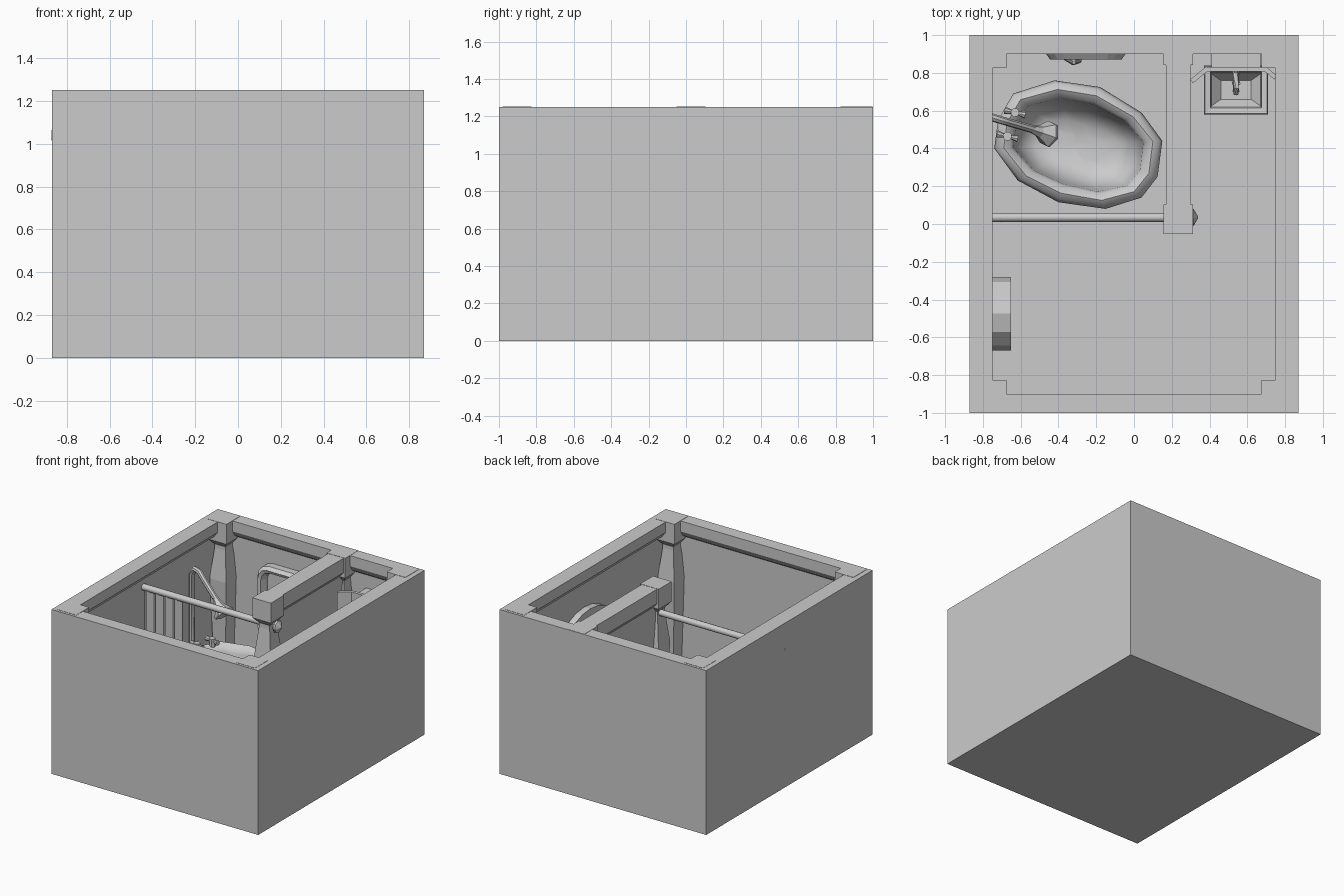
import bpy, bmesh
from math import radians, sin, cos, pi
from mathutils import Vector

if "Cube" in bpy.data.objects:
    bpy.data.objects.remove(bpy.data.objects["Cube"])


def mesh_object(name, bm, smooth=None):
    bmesh.ops.recalc_face_normals(bm, faces=bm.faces[:])
    me = bpy.data.meshes.new(name)
    bm.to_mesh(me)
    bm.free()
    ob = bpy.data.objects.new(name, me)
    bpy.context.collection.objects.link(ob)
    if smooth:
        bpy.ops.object.select_all(action='DESELECT')
        ob.select_set(True)
        bpy.context.view_layer.objects.active = ob
        bpy.ops.object.shade_smooth_by_angle(angle=radians(smooth))
    return ob


def loft(name, rings, smooth=None, closed=False):
    """Skin matching rings of points; cap the ends unless the loop closes."""
    bm = bmesh.new()
    vs = [[bm.verts.new(p) for p in r] for r in rings]
    n = len(rings[0])
    for i in range(len(vs) if closed else len(vs) - 1):
        a, b = vs[i], vs[(i + 1) % len(vs)]
        for j in range(n):
            k = (j + 1) % n
            bm.faces.new((a[j], a[k], b[k], b[j]))
    if not closed:
        bm.faces.new(vs[0])
        bm.faces.new(vs[-1])
    return mesh_object(name, bm, smooth)


def rect(hx, hy, z, cx=0, cy=0):
    return [(cx - hx, cy - hy, z), (cx + hx, cy - hy, z),
            (cx + hx, cy + hy, z), (cx - hx, cy + hy, z)]


def tube(name, path, radii, sides=8, smooth=40):
    """Round section swept along a path with one radius per point."""
    pts = [Vector(p) for p in path]
    rings = []
    for i, p in enumerate(pts):
        d = (pts[min(i + 1, len(pts) - 1)] - pts[max(i - 1, 0)]).normalized()
        u = d.cross(Vector((0.31, 0.9, 0.11))).normalized()
        v = d.cross(u)
        rings.append([p + radii[i] * (u * cos(2 * pi * j / sides) + v * sin(2 * pi * j / sides))
                      for j in range(sides)])
    return loft(name, rings, smooth)


# room shell with floor and overhanging cornice
shell = [(.87, 1, 0), (.87, 1, 1.25), (.75, .9, 1.25), (.75, .9, 1.17),
         (.78, .925, 1.13), (.82, .955, 1.11), (.82, .955, .05)]
loft("room_shell", [rect(*s) for s in shell])

# partition wall with matching cornice
prof = [(.065, 1.25), (.065, 1.14), (.03, 1.10), (.03, .05)]
section = [(.235 + w, z) for w, z in prof] + [(.235 - w, z) for w, z in reversed(prof)]
loft("partition", [[(x, y, z) for x, z in section] for y in (.03, .97)])

# square turned columns in the corners and at the partition ends
column = [(.078, .05), (.078, .15), (.05, .2), (.06, .5), (.07, .8),
          (.045, 1.03), (.045, 1.06), (.078, 1.1), (.078, 1.252)]
spots = [(sx * .753, sy * .903) for sx in (-1, 1) for sy in (-1, 1)]
for i, (cx, cy) in enumerate(spots + [(.235, .026), (.235, .92)]):
    loft("column_%d" % i, [rect(w, w, z, cx, cy) for w, z in column])

# bath: an egg-shaped outline stepped inwards through a rolled rim
egg = [(-.42, .76), (-.18, .725), (.04, .59), (.15, .44), (.125, .25), (.04, .14),
       (-.15, .08), (-.40, .115), (-.615, .23), (-.74, .40), (-.72, .55), (-.64, .69)]
mid = Vector((-.31, .42))
steps = [(.15, .05), (.11, .12), (.07, .35), (.02, .355), (0, .39), (.015, .425), (.05, .445),
         (.085, .425), (.1, .39), (.11, .32), (.15, .21), (.22, .16), (.31, .15)]
rings = []
for off, z in steps:
    ring = []
    for p in egg:
        d = mid - Vector(p)
        q = Vector(p) + d.normalized() * min(off, d.length * .96)
        ring.append((q.x, q.y, z))
    rings.append(ring)
loft("bathtub", rings, 50)


# tap knobs: a round stem with a cross bar
def knob(name, x, y, z, dx, dy):
    tube(name + "_stem", [(x, y, z - .06), (x, y, z + .02)], [.024, .024])
    tube(name + "_bar", [(x - dx, y - dy, z), (x - dx * .4, y - dy * .4, z),
                         (x + dx * .4, y + dy * .4, z), (x + dx, y + dy, z)],
         [.02, .012, .012, .02])


knob("bath_tap_a", -.63, .59, .47, .055, -.012)
knob("bath_tap_b", -.67, .465, .47, .055, -.012)

# shower pipe and faceted head
tube("shower_pipe", [(-.79, .575, .38), (-.79, .575, .94), (-.76, .567, .99),
                     (-.71, .552, .985), (-.67, .54, .95), (-.52, .497, .83)], [.021] * 6)
tube("shower_head", [(-.55, .505, .855), (-.50, .49, .81), (-.455, .478, .77), (-.445, .475, .76)],
     [.018, .035, .072, .07], 6, None)

# curtain rod with pointed end, and gathered curtain
tube("curtain_rod", [(-.871, .035, 1.04), (.31, .035, 1.04)], [.024, .024], 10)
tube("rod_tip", [(.30, .035, 1.04), (.316, .035, 1.04), (.34, .035, 1.04)], [.045, .045, .003], 8, None)
zig = [(-.82 + .04 * i, .035 + .018 * (-1) ** i) for i in range(9)]
outline = zig + [(x, y - .008) for x, y in reversed(zig)]
loft("curtain", [[(x, y, z) for x, y in outline] for z in (.12, 1.03)])


# window: rounded frame, pane and handle
def rounded(hx, hz, r, y):
    pts = []
    for i, (sx, sz) in enumerate([(1, 1), (-1, 1), (-1, -1), (1, -1)]):
        for k in range(4):
            a = (i + k / 3) * pi / 2
            pts.append((-.255 + sx * (hx - r) + r * cos(a), y, .7 + sz * (hz - r) + r * sin(a)))
    return pts


loft("window_frame", [rounded(.21, .285, .09, .999), rounded(.21, .285, .09, .90),
                      rounded(.19, .265, .08, .872), rounded(.17, .245, .07, .88),
                      rounded(.155, .23, .06, .92), rounded(.155, .23, .06, .999)], closed=True)
loft("window_pane", [rounded(.17, .245, .07, .94), rounded(.17, .245, .07, .95)])
tube("window_handle_stem", [(-.32, .95, .7), (-.32, .85, .7)], [.02, .02])
tube("window_handle", [(-.37, .885, .73), (-.32, .86, .7), (-.29, .865, .62)], [.014, .02, .014])

# wash basin with recess, bracket and taps
basin = [(.12, .09, .38), (.17, .13, .45), (.17, .13, .52), (.165, .125, .53), (.135, .095, .525),
         (.13, .085, .47), (.08, .05, .42)]
loft("wash_basin", [rect(hx, hy, z, .54, .71) for hx, hy, z in basin])
loft("basin_pedestal", [rect(w, .055, z, .54, .74) for w, z in ((.08, .05), (.055, .12), (.06, .39))])
loft("basin_wall_mount", [rect(.12, .07, z, .54, .89) for z in (.42, .52)])
knob("basin_tap", .54, .75, .58, 0, .05)
tube("basin_spout", [(.54, .8, .51), (.54, .79, .6), (.54, .72, .61), (.54, .69, .585)], [.02, .018, .016, .014])

# three-panel mirror: centre and two angled wings
panels = {"mirror_centre": ((.39, .82), (.69, .82)),
          "mirror_wing_left": ((.39, .825), (.305, .755)),
          "mirror_wing_right": ((.69, .825), (.75, .775))}
for name, (a, b) in panels.items():
    a, b = Vector(a), Vector(b)
    d = (b - a).normalized()
    n = Vector((-d.y, d.x)) * .012
    loft(name, [[(p.x, p.y, z) for p in (a - n, b - n, b + n, a + n)] for z in (.66, 1.03)])
loft("mirror_cabinet", [rect(.13, .065, z, .54, .895) for z in (.68, 1.01)])

# round wall cabinet on the left wall
loft("round_wall_mirror", [[(x, -.475 + r * cos(i * pi / 6), .58 + r * sin(i * pi / 6)) for i in range(12)]
                           for x, r in ((-.83, .195), (-.65, .195), (-.65, .165), (-.665, .155))])

# arched door on the right wall
arch = [(.05 + .25 * cos(i * pi / 8), .78 + .14 * sin(i * pi / 8)) for i in range(9)]
arch += [(-.20, .05), (.30, .05)]
loft("arched_door", [[(x, y, z) for y, z in arch] for x in (.83, .77)])
